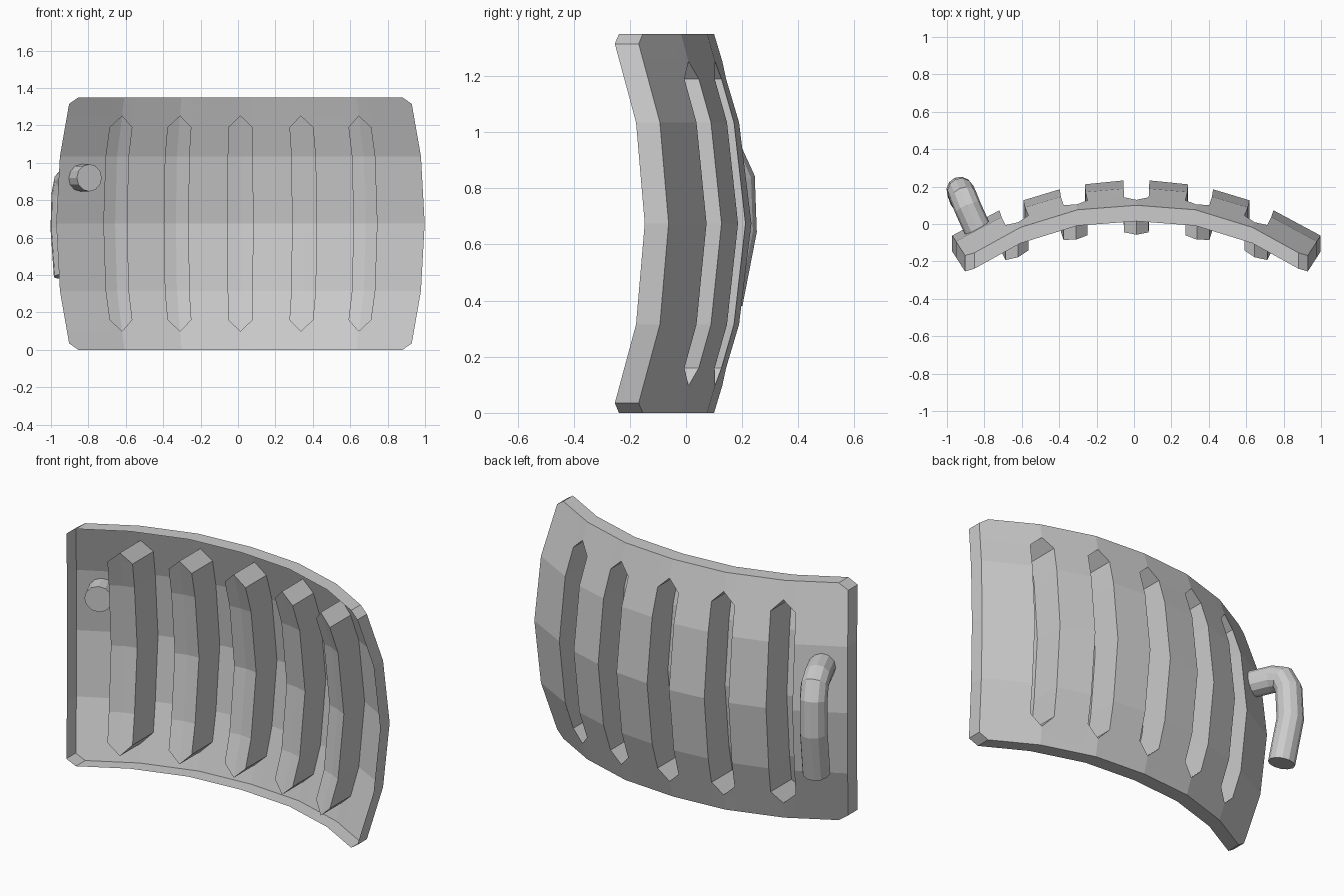
import bpy, bmesh
from collections import Counter

if "Cube" in bpy.data.objects:
    bpy.data.objects.remove(bpy.data.objects["Cube"])

CX, H = 0.013, 1.35          # panel centre in x, panel height
RIM, DEPTH = 0.085, 0.187    # rim flange depth, pressed rib depth

# Half profiles of the back surface (x offset, y) at the rim, quarter and middle heights
PROFILES = [
    [(0, .10), (.315, .076), (.62, -.018), (.91, -.178)],
    [(0, .195), (.34, .165), (.66, .070), (.965, -.093)],
    [(0, .24), (.345, .205), (.67, .107), (.985, -.062)],
]
LEVELS = [0, .315, .675]


def mix(p, q, t):
    return p[0] + (q[0] - p[0]) * t, p[1] + (q[1] - p[1]) * t


def surface(u, z):
    """Point on the doubly curved back surface, u from -3 to 3."""
    h, a = min(z, H - z), abs(u)
    r, c = (0 if h < LEVELS[1] else 1), min(int(a), 2)
    t = (h - LEVELS[r]) / (LEVELS[r + 1] - LEVELS[r])
    lo = mix(PROFILES[r][c], PROFILES[r][c + 1], a - c)
    hi = mix(PROFILES[r + 1][c], PROFILES[r + 1][c + 1], a - c)
    x, y = mix(lo, hi, t)
    return CX + (x if u >= 0 else -x), y, z


def build_panel():
    us = [-3] + [k + d for k in range(-2, 3) for d in (-.2, 0, .2)] + [3]
    half = [0, .035, .097, .16, .315]
    zs = half + [.675] + [H - z for z in reversed(half)]
    last = len(zs) - 1
    bm = bmesh.new()
    cache = {}

    def vert(key, dy):
        k = (key, round(dy, 4))
        if k not in cache:
            i, j = key
            u = us[i]
            if j in (0, last):                 # clipped corners
                u = max(-2.85, min(2.85, u))
            x, y, z = surface(u, zs[j])
            cache[k] = bm.verts.new((x, y + dy, z))
        return cache[k]

    # Panel cells, flagged when they belong to a rib with pointed ends
    polys = []
    for i in range(len(us) - 1):
        for j in range(last):
            a, b, c, d = (i, j), (i + 1, j), (i + 1, j + 1), (i, j + 1)
            side = i % 3                       # 1: left half of rib, 2: right half
            if side == 0 or j < 2 or j > last - 3:
                polys.append(((a, b, c, d), False))
            elif 2 < j < last - 3:
                polys.append(((a, b, c, d), True))
            elif (side == 1) == (j == 2):      # diagonal b-d
                inner = (b, c, d) if j == 2 else (a, b, d)
                outer = (a, b, d) if j == 2 else (b, c, d)
                polys += [(inner, True), (outer, False)]
            else:                              # diagonal a-c
                inner = (a, c, d) if j == 2 else (a, b, c)
                outer = (a, b, c) if j == 2 else (a, c, d)
                polys += [(inner, True), (outer, False)]

    def border(faces):
        count = Counter(tuple(sorted((f[k - 1], f[k])))
                        for f in faces for k in range(len(f)))
        return [e for e, n in count.items() if n == 1]

    def wall(edge, depth):
        p, q = edge
        bm.faces.new((vert(p, 0), vert(q, 0), vert(q, -depth), vert(p, -depth)))

    # Single skin, open at the front, with ribs pressed deep into it
    for f, rib in polys:
        bm.faces.new([vert(k, -DEPTH * rib) for k in reversed(f)])
    for e in border([f for f, rib in polys if rib]):
        wall(e, DEPTH)
    # Flange around the outline
    for e in border([f for f, _ in polys]):
        wall(e, RIM)

    bmesh.ops.recalc_face_normals(bm, faces=bm.faces)
    # The shell must face backwards
    if sum(f.normal.y * f.calc_area() for f in bm.faces) < 0:
        bmesh.ops.reverse_faces(bm, faces=bm.faces)
    me = bpy.data.meshes.new("ribbed_panel")
    bm.to_mesh(me)
    bm.free()
    bpy.context.collection.objects.link(bpy.data.objects.new("ribbed_panel", me))


def build_handle():
    path = [(-.795, -.12, .92), (-.89, .09, .92), (-.912, .145, .90),
            (-.925, .174, .83), (-.93, .18, .65), (-.912, .13, .395)]
    cu = bpy.data.curves.new("bent_handle", 'CURVE')
    cu.dimensions = '3D'
    cu.bevel_depth = .073
    cu.bevel_resolution = 4
    cu.use_fill_caps = True
    sp = cu.splines.new('POLY')
    sp.points.add(len(path) - 1)
    for p, co in zip(sp.points, path):
        p.co = (*co, 1)
    sp.use_smooth = False
    ob = bpy.data.objects.new("bent_handle", cu)
    bpy.context.collection.objects.link(ob)
    bpy.context.view_layer.objects.active = ob
    ob.select_set(True)
    bpy.ops.object.convert(target='MESH')
    # Open the front mouth of the tube
    bm = bmesh.new()
    bm.from_mesh(ob.data)
    mouth = [f for f in bm.faces if len(f.verts) > 4 and f.calc_center_median().y < 0]
    bmesh.ops.delete(bm, geom=mouth, context='FACES')
    bm.to_mesh(ob.data)
    bm.free()


build_panel()
build_handle()
